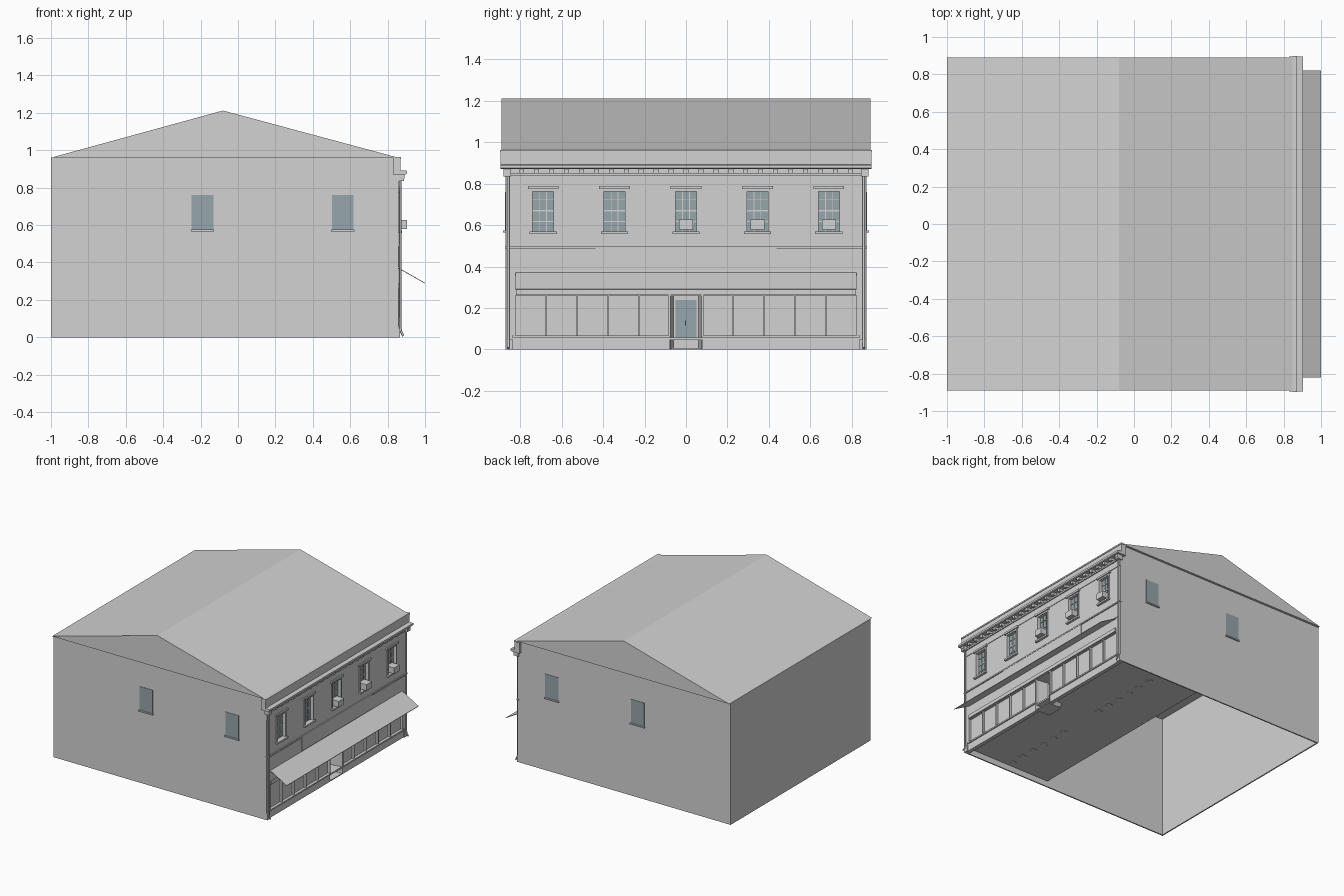
import bpy, bmesh, math
from mathutils import Matrix, Vector

cube = bpy.data.objects.get("Cube")
if cube:
    bpy.data.objects.remove(cube, do_unlink=True)


def material(name, rgb):
    m = bpy.data.materials.new(name)
    m.use_nodes = True
    m.diffuse_color = (*rgb, 1)
    node = next(n for n in m.node_tree.nodes if n.type == 'BSDF_PRINCIPLED')
    node.inputs["Base Color"].default_value = (*rgb, 1)
    return m


STONE = material("pale_grey", (0.65, 0.65, 0.65))
GLASS = material("blue_grey_glass", (0.31, 0.385, 0.405))


def finish(name, bm, mat=STONE):
    me = bpy.data.meshes.new(name)
    bm.to_mesh(me)
    bm.free()
    me.materials.append(mat)
    ob = bpy.data.objects.new(name, me)
    bpy.context.scene.collection.objects.link(ob)
    return ob


def boxes(name, items, mat=STONE):
    """Several boxes in one object, each as x, y and z ranges."""
    bm = bmesh.new()
    for ranges in items:
        lo, hi = (Vector([r[i] for r in ranges]) for i in (0, 1))
        mtx = Matrix.Translation((lo + hi) / 2) @ Matrix.Diagonal((*(hi - lo), 1))
        bmesh.ops.create_cube(bm, size=1, matrix=mtx)
    return finish(name, bm, mat)


def extrude_y(name, profile, half, mat=STONE):
    """Closed x/z profile swept along y from -half to half."""
    bm = bmesh.new()
    face = bm.faces.new([bm.verts.new((x, -half, z)) for x, z in profile])
    new = bmesh.ops.extrude_face_region(bm, geom=[face])["geom"]
    verts = [v for v in new if isinstance(v, bmesh.types.BMVert)]
    bmesh.ops.translate(bm, verts=verts, vec=(0, 2 * half, 0))
    bmesh.ops.recalc_face_normals(bm, faces=bm.faces)
    return finish(name, bm, mat)


FRONT = 0.858          # street wall plane
SIDE = 0.872           # half width of the walls
EAVE = 0.96
INNER = FRONT - 0.03
WALL = (INNER, FRONT)


def out(depth, back=0.01):
    return (FRONT - back, FRONT + depth)


# Main shell, open underneath
boxes("rear_wall", [((-1, -0.99), (-SIDE, SIDE), (0, EAVE))])
for s, side in ((-1, "right"), (1, "left")):
    ys = tuple(sorted((s * SIDE, s * (SIDE - 0.01))))
    boxes(side + "_side_wall", [((-1, FRONT), ys, (0, EAVE))])
    panes, sills = [], []
    for x in (-0.19, 0.56):
        yp = tuple(sorted((s * SIDE, s * (SIDE + 0.003))))
        yl = tuple(sorted((s * SIDE, s * (SIDE + 0.012))))
        panes.append(((x - 0.058, x + 0.058), yp, (0.572, 0.76)))
        sills.append(((x - 0.062, x + 0.062), yl, (0.565, 0.575)))
    boxes(side + "_side_windows", panes, GLASS)
    boxes(side + "_side_sills", sills)

# Gable roof with a small overhang at the ends
extrude_y("gable_roof", [(-1, EAVE), (FRONT, EAVE), (-0.08, 1.212)], 0.89)

# Street wall, with openings for the upper windows and the shop front
WINDOWS = [-0.69, -0.345, 0, 0.345, 0.69]
HALF, W0, W1 = 0.06, 0.565, 0.775
edges = [-SIDE] + [w + d for w in WINDOWS for d in (-HALF, HALF)] + [SIDE]
items = [(WALL, (-SIDE, SIDE), (0.26, W0)), (WALL, (-SIDE, SIDE), (W1, EAVE))]
items += [(WALL, (edges[i], edges[i + 1]), (W0, W1)) for i in range(0, len(edges), 2)]
for s in (-1, 1):
    items.append((WALL, tuple(sorted((s * 0.08, s * SIDE))), (0, 0.065)))
    items.append((WALL, tuple(sorted((s * 0.83, s * SIDE))), (0.065, 0.26)))
boxes("street_wall", items)

# Upper sash windows
panes, frames, bars = [], [], []
for w in WINDOWS:
    l, r = w - HALF, w + HALF
    panes.append(((INNER, INNER + 0.008), (l, r), (W0, W1)))
    for a, b in ((l, l + 0.01), (r - 0.01, r)):
        frames.append((out(0.006, 0.02), (a, b), (W0, W1)))
    frames.append((out(0.014, 0.02), (l - 0.014, r + 0.014), (0.775, 0.79)))
    frames.append((out(0.006, 0.02), (l, r), (0.763, W1)))
    frames.append((out(0.018, 0.02), (l - 0.006, r + 0.006), (0.557, 0.57)))
    bx = (INNER + 0.006, INNER + 0.013)
    for k in (1, 2):
        c = l + 0.01 + k * (2 * HALF - 0.02) / 3
        bars.append((bx, (c - 0.0015, c + 0.0015), (W0, W1)))
    for k in (1, 2, 3):
        c = W0 + k * (W1 - W0) / 4
        t = 0.004 if k == 2 else 0.0015
        bars.append((bx, (l, r), (c - t, c + t)))
boxes("upper_window_glass", panes, GLASS)
boxes("upper_window_frames", frames)
boxes("upper_window_bars", bars)
boxes("air_conditioners", [((INNER, 0.903), (w - 0.034, w + 0.034), (0.58, 0.628))
                           for w in WINDOWS[2:]])

# Cornice, dentils and parapet band
extrude_y("cornice", [(INNER, 0.87), (0.897, 0.87), (0.903, 0.875), (0.903, 0.89),
                      (0.868, 0.893), (0.868, EAVE), (INNER, EAVE)], 0.895)
boxes("parapet_cap", [((0.845, 0.872), (-0.898, 0.898), (0.952, 0.963))])
dentils = [-0.865 + i * 1.73 / 24 for i in range(25)]
boxes("dentils", [(out(0.033), (y - 0.012, y + 0.012), (0.85, 0.872)) for y in dentils])
boxes("cornice_mouldings", [(out(0.012), (-0.88, 0.88), (0.838, 0.85)),
                            (out(0.004), (-SIDE, SIDE), (0.79, 0.838))])
ends = [tuple(sorted((s * 0.845, s * 0.88))) for s in (-1, 1)]
boxes("cornice_end_blocks", [(out(0.03), e, (0.835, 0.872)) for e in ends])

# Belt course and sign boards
boxes("belt_course", [(out(0.008), (-0.875, 0.875), (0.488, 0.498))])
boxes("sign_boards", [(out(0.006), (-0.437, 0.437), (0.378, 0.488)),
                      (out(0.003), (-0.852, -0.437), (0.375, 0.482)),
                      (out(0.003), (0.437, 0.852), (0.375, 0.482))])

# Awning: a thin sloping sheet
extrude_y("awning", [(FRONT, 0.372), (1.0, 0.291), (1.0, 0.287), (FRONT, 0.367)], 0.822)

# Shop front: panes, mullions, head and sill
panes, posts = [], []
for s in (-1, 1):
    panes.append(((INNER, INNER + 0.012), tuple(sorted((s * 0.08, s * 0.83))), (0.06, 0.262)))
    for y in (0.225, 0.375, 0.525, 0.675):
        posts.append((out(0, 0.025), (s * y - 0.004, s * y + 0.004), (0.06, 0.262)))
    for y in (0.079, 0.828):
        posts.append((out(0.003, 0.025), (s * y - 0.005, s * y + 0.005), (0.06, 0.262)))
    posts.append((out(0.008), tuple(sorted((s * 0.08, s * 0.84))), (0.057, 0.068)))
posts.append((out(0.008), (-0.82, 0.82), (0.262, 0.29)))
boxes("shop_panes", panes)
boxes("shop_mullions", posts)
boxes("corner_plinths", [(out(0.008), e, (0, 0.05)) for e in
                         (tuple(sorted((s * 0.838, s * SIDE))) for s in (-1, 1))])

# Recessed entry with splayed sides
bm = bmesh.new()
for s in (-1, 1):
    bm.faces.new([bm.verts.new(p) for p in (
        (FRONT, s * 0.078, 0), (0.75, s * 0.06, 0),
        (0.75, s * 0.06, 0.262), (FRONT, s * 0.078, 0.262))])
finish("entry_sides", bm)
boxes("entry_floor_and_ceiling", [((0.74, FRONT), (-0.07, 0.07), (0, 0.008)),
                                  ((0.74, FRONT), (-0.078, 0.078), (0.258, 0.264))])
boxes("entry_door_frame", [((0.74, 0.75), (-0.062, 0.062), (0, 0.262)),
                           ((0.75, 0.757), (-0.06, -0.05), (0.05, 0.25)),
                           ((0.75, 0.757), (0.05, 0.06), (0.05, 0.25)),
                           ((0.75, 0.757), (-0.06, 0.06), (0.238, 0.25)),
                           ((0.75, 0.757), (-0.06, 0.06), (0.008, 0.058))])
boxes("entry_door_glass", [((0.749, 0.754), (-0.05, 0.05), (0.058, 0.238))], GLASS)
boxes("entry_door_handle", [((0.754, 0.762), (-0.006, 0), (0.115, 0.14))])

# Downpipes with kicked-out feet
for s, side in ((-1, "right"), (1, "left")):
    cu = bpy.data.curves.new(side + "_downpipe", 'CURVE')
    cu.dimensions = '3D'
    cu.bevel_depth = 0.006
    cu.bevel_resolution = 1
    cu.use_fill_caps = True
    sp = cu.splines.new('POLY')
    path = [(0.868, 0.84), (0.868, 0.045), (0.873, 0.028), (0.884, 0.007)]
    sp.points.add(len(path) - 1)
    for p, (x, z) in zip(sp.points, path):
        p.co = (x, s * 0.858, z, 1)
    cu.materials.append(STONE)
    bpy.context.scene.collection.objects.link(bpy.data.objects.new(side + "_downpipe", cu))

# Shop floor with the round stool feet showing below
boxes("shop_floor", [((0.09, FRONT - 0.005), (-SIDE + 0.005, SIDE - 0.005), (0.045, 0.057))])
bm = bmesh.new()
for start in (-0.82, 0.14):
    for i in range(6):
        mtx = Matrix.Translation((0.45, start + i * 0.114, 0.045))
        bmesh.ops.create_cone(bm, cap_ends=True, segments=12, radius1=0.028,
                              radius2=0.028, depth=0.006, matrix=mtx)
finish("stool_feet", bm)
